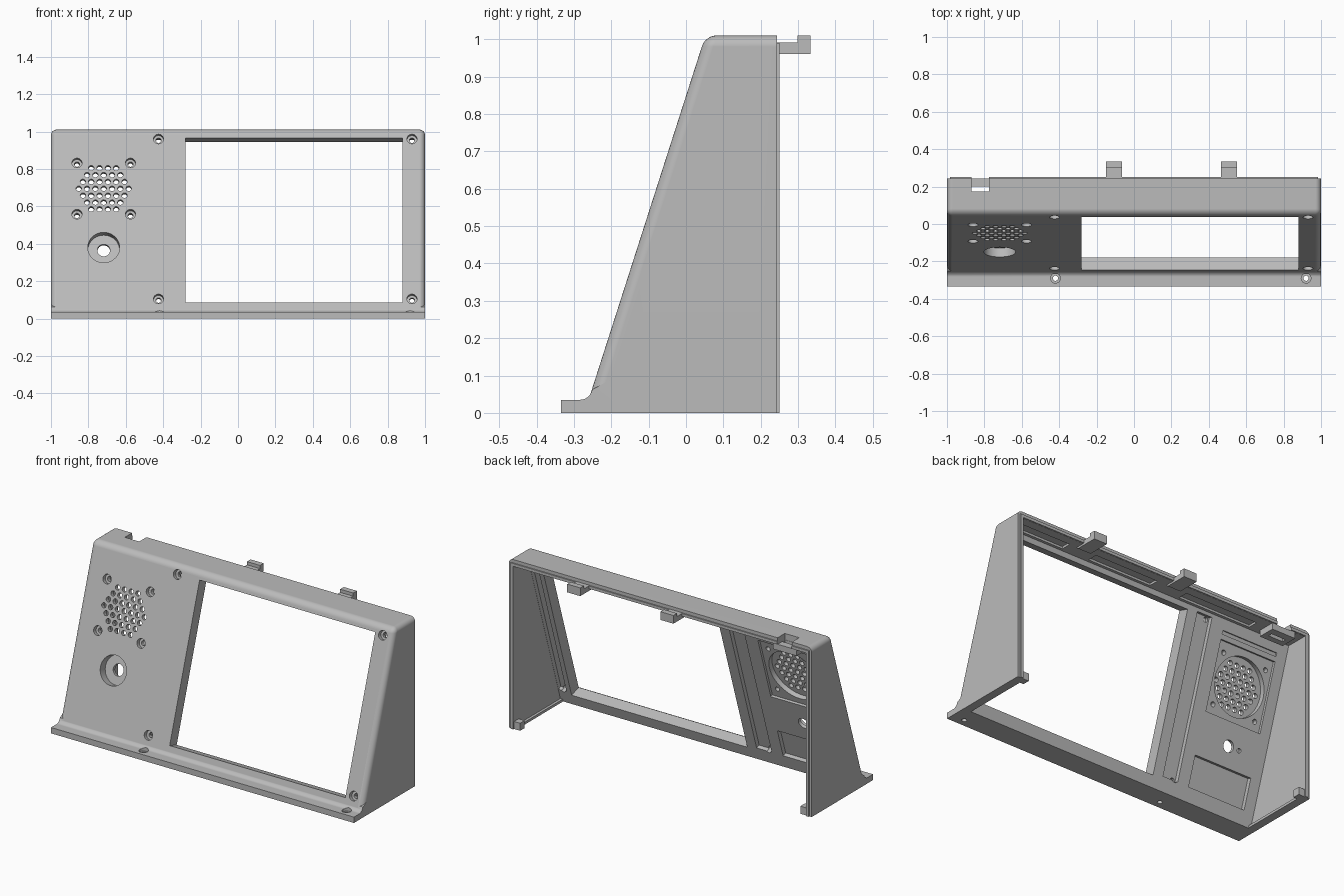
import bpy, bmesh, math
from mathutils import Matrix, Vector

if "Cube" in bpy.data.objects:
    bpy.data.objects.remove(bpy.data.objects["Cube"])

grey = bpy.data.materials.new("light_grey_plastic")
grey.use_nodes = True
GREY = (0.5, 0.5, 0.5, 1)
grey.diffuse_color = GREY
grey.node_tree.nodes["Principled BSDF"].inputs["Base Color"].default_value = GREY

# Frame of the sloped panel: x across, y inward, z up the slope
TILT = math.atan2(0.295, 0.92)
C, S = math.cos(TILT), math.sin(TILT)
FOOT_Y = -0.272
THICK = 0.07
PANEL = Matrix.Translation((0, FOOT_Y, 0)) @ Matrix.Rotation(-TILT, 4, 'X')


def make(name, bm, helper=False):
    bmesh.ops.recalc_face_normals(bm, faces=bm.faces)
    mesh = bpy.data.meshes.new(name)
    bm.to_mesh(mesh)
    bm.free()
    mesh.materials.append(grey)
    ob = bpy.data.objects.new(name, mesh)
    bpy.context.collection.objects.link(ob)
    ob.hide_render = helper
    return ob


def prism(bm, profile, x0, x1):
    """Extrude a (y, z) outline along x."""
    face = bm.faces.new([bm.verts.new((x0, y, z)) for y, z in profile])
    out = bmesh.ops.extrude_face_region(bm, geom=[face])
    moved = [v for v in out["geom"] if isinstance(v, bmesh.types.BMVert)]
    bmesh.ops.translate(bm, verts=moved, vec=(x1 - x0, 0, 0))


def box(bm, x, y, z, frame=Matrix()):
    mid = Vector([(a + b) / 2 for a, b in (x, y, z)])
    size = [b - a for a, b in (x, y, z)]
    bmesh.ops.create_cube(bm, size=1, matrix=frame @ Matrix.Translation(mid) @ Matrix.Diagonal((*size, 1)))


def drill(bm, x, z, r, d0, d1, sides=24):
    """Cylinder square to the panel, centred at front height z, from depth d0 to d1."""
    m = PANEL @ Matrix.Translation((x, (d0 + d1) / 2, z / C)) @ Matrix.Rotation(math.pi / 2, 4, 'X')
    bmesh.ops.create_cone(bm, cap_ends=True, segments=sides, radius1=r, radius2=r, depth=d1 - d0, matrix=m)


def bore(bm, x, y, r, z0, z1):
    bmesh.ops.create_cone(bm, cap_ends=True, segments=24, radius1=r, radius2=r, depth=z1 - z0,
                          matrix=Matrix.Translation((x, y, (z0 + z1) / 2)))


def combine(body, bm, operation):
    tool = make("tool", bm, True)
    mod = body.modifiers.new("cut", 'BOOLEAN')
    mod.operation, mod.object, mod.solver = operation, tool, 'EXACT'
    bpy.context.view_layer.objects.active = body
    bpy.ops.object.modifier_apply(modifier=mod.name)
    bpy.data.objects.remove(tool)


# Outer wedge with rounded front and top edges
bm = bmesh.new()
top_y = FOOT_Y + 1.01 * S / C
prism(bm, [(FOOT_Y, 0), (top_y, 1.01), (0.243, 1.01), (0.243, 0)], -1, 1)
rounded = []
for e in bm.edges:
    mid = (e.verts[0].co + e.verts[1].co) / 2
    on_slope = mid.y < top_y + 0.001 and mid.z > 0.1
    on_top_side = mid.z > 1 and abs(mid.x) > 0.9
    if on_slope or on_top_side:
        rounded.append(e)
bmesh.ops.bevel(bm, geom=rounded, offset=0.03, segments=6, profile=0.5, affect='EDGES')
enclosure = make("enclosure", bm)

# Front foot flange with a fillet into the slope
bm = bmesh.new()
arc = [(-0.283 + 0.034 * math.sin(a), 0.075 - 0.04 * math.cos(a))
       for a in (math.radians(i * 12) for i in range(7))]
prism(bm, [(-0.335, 0), (-0.335, 0.035)] + arc + [(-0.2, 0.09), (-0.185, 0)], -1, 1)
combine(enclosure, bm, 'UNION')

# Hollow interior, open at the back and underneath
bm = bmesh.new()
back0 = FOOT_Y + THICK / C
floor_y, roof = back0 - 0.1 * S / C, 0.972
prism(bm, [(floor_y, -0.1), (back0 + roof * S / C, roof), (0.4, roof), (0.4, -0.1)], -0.965, 0.965)
combine(enclosure, bm, 'DIFFERENCE')

# Window, pockets and counterbores
SCREWS = [(x, z) for x in (-0.425, 0.93) for z in (0.105, 0.96)]
SPEAKER = (-0.718, 0.695)
SPEAKER_SCREWS = [(SPEAKER[0] + i * 0.143, SPEAKER[1] + j * 0.137) for i in (-1, 1) for j in (-1, 1)]
FLANGE_HOLES = [(-0.42, -0.29), (0.92, -0.29)]
DEEP = THICK + 0.03
bm = bmesh.new()
box(bm, (-0.28, 0.88), (-0.1, 0.2), (0.085 / C, 0.965 / C), PANEL)
for x in ((-0.445, -0.345), (0.91, 0.964)):
    box(bm, x, (0.045, DEEP), (0.1 / C, 0.975 / C), PANEL)
box(bm, (-0.9, -0.53), (0.055, DEEP), (0.505 / C, 0.888 / C), PANEL)
box(bm, (-0.9, -0.53), (0.06, DEEP), (0.915 / C, 0.935 / C), PANEL)
box(bm, (-0.9, -0.52), (0.045, DEEP), (0.1 / C, 0.27 / C), PANEL)
drill(bm, -0.718, 0.38, 0.085, -0.1, 0.05, 40)
for x, z in SCREWS + SPEAKER_SCREWS:
    drill(bm, x, z, 0.027, -0.1, 0.025)
for x, y in FLANGE_HOLES:
    bore(bm, x, y, 0.026, 0.02, 0.08)
for x in ((0.6, 0.94), (0.0, 0.42), (-0.68, -0.2)):
    box(bm, x, (0.13, 0.19), (0.95, 0.985))
box(bm, (-0.87, -0.775), (0.175, 0.3), (0.95, 1.1))
combine(enclosure, bm, 'DIFFERENCE')

# Round speaker seat and small through holes
bm = bmesh.new()
drill(bm, *SPEAKER, 0.165, 0.025, DEEP, 48)
for x, z in SCREWS + SPEAKER_SCREWS:
    drill(bm, x, z, 0.014, -0.05, 0.15, 16)
drill(bm, -0.718, 0.38, 0.034, 0.02, 0.15)
drill(bm, -0.79, 0.38, 0.013, 0.055, 0.15, 16)
for x, y in FLANGE_HOLES:
    bore(bm, x, y, 0.014, -0.05, 0.06)
combine(enclosure, bm, 'DIFFERENCE')

# Hexagonal speaker grille
bm = bmesh.new()
PITCH = 0.0445
for row in range(-3, 4):
    count = 7 - abs(row)
    for i in range(count):
        drill(bm, SPEAKER[0] + (i - (count - 1) / 2) * PITCH,
              SPEAKER[1] + row * PITCH * 0.866 * C, 0.0145, -0.05, 0.06, 16)
combine(enclosure, bm, 'DIFFERENCE')

# Thin locating rim around the back opening
bm = bmesh.new()
for s in (-1, 1):
    box(bm, sorted((s * 0.966, s * 0.985)), (0.235, 0.25), (0, 0.99))
box(bm, (-0.775, 0.97), (0.235, 0.25), (0.973, 0.99))
box(bm, (-0.97, -0.87), (0.235, 0.25), (0.973, 0.99))
make("back_rim", bm)

# Hooked clips along the top edge
for name, x in (("clip_middle", -0.107), ("clip_left", 0.508)):
    bm = bmesh.new()
    prism(bm, [(0.18, 0.98), (0.2, 0.961), (0.333, 0.961), (0.333, 1.01),
               (0.299, 1.01), (0.299, 0.991), (0.18, 0.991)], x - 0.043, x + 0.043)
    make(name, bm)

# Latch catch under the top notch
bm = bmesh.new()
for y in ((0.14, 0.175), (0.2, 0.243)):
    box(bm, (-0.9, -0.745), y, (0.935, 0.971))
for x in ((-0.9, -0.87), (-0.775, -0.745)):
    box(bm, x, (0.14, 0.243), (0.935, 0.98))
make("latch_catch", bm)

# Bottom rails and rear corner posts
for side, s in (("left", 1), ("right", -1)):
    bm = bmesh.new()
    box(bm, sorted((s * 0.95, s * 0.98)), (-0.2, 0.24), (0, 0.015))
    make("bottom_rail_" + side, bm)
    bm = bmesh.new()
    box(bm, sorted((s * 0.925, s * 0.98)), (0.2, 0.243), (0, 0.045))
    make("corner_post_" + side, bm)

# Smooth rounded edges, keep corners crisp
bpy.ops.object.select_all(action='DESELECT')
enclosure.select_set(True)
bpy.context.view_layer.objects.active = enclosure
bpy.ops.object.shade_smooth_by_angle(angle=math.radians(28))
weighted = enclosure.modifiers.new("weighted_normals", 'WEIGHTED_NORMAL')
weighted.keep_sharp = True
